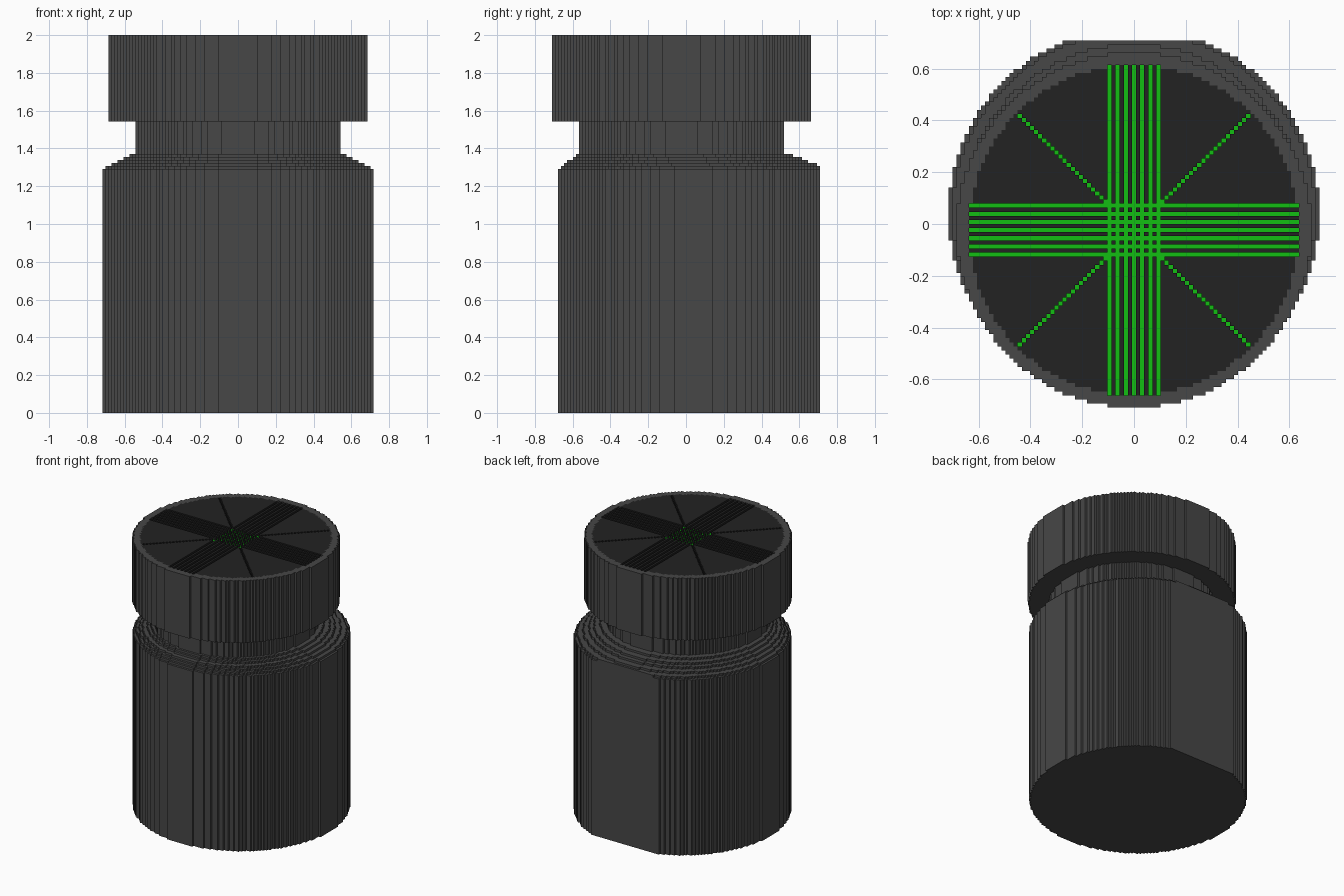
import bpy
import bmesh
import math

cube = bpy.data.objects.get("Cube")
if cube:
    bpy.data.objects.remove(cube)

V = 2 / 127          # size of one block
BACK = 45            # rear limit of the body, in blocks
LID_Y = -1.5         # centre of neck and lid, in blocks


def material(name, rgb):
    m = bpy.data.materials.new(name)
    m.use_nodes = True
    m.diffuse_color = (*rgb, 1)
    bsdf = next(n for n in m.node_tree.nodes if n.type == 'BSDF_PRINCIPLED')
    bsdf.inputs["Base Color"].default_value = (*rgb, 1)
    return m


GREY = material("dark_grey", (0.063, 0.063, 0.063))
BLACK = material("near_black", (0.016, 0.016, 0.016))
GREEN = material("bright_green", (0.006, 0.52, 0.006))


def finish(name, bm, mat):
    mesh = bpy.data.meshes.new(name)
    bm.to_mesh(mesh)
    bm.free()
    mesh.materials.append(mat)
    ob = bpy.data.objects.new(name, mesh)
    bpy.context.collection.objects.link(ob)
    return ob


def disc(name, r, cy, z0, z1, mat):
    """Stepped round prism, r and heights in blocks."""
    right = []
    for j in range(-int(r), int(r) + 1):
        if cy + j + 0.5 > BACK:
            break
        w = math.floor(math.sqrt(r * r - j * j)) + 0.5
        for p in ((w, j - 0.5), (w, j + 0.5)):
            if not right or right[-1] != p:
                right.append(p)
    outline = right + [(-x, y) for x, y in reversed(right)]
    bm = bmesh.new()
    base = bm.faces.new([bm.verts.new((x * V, (y + cy) * V, z0 * V)) for x, y in outline])
    new = bmesh.ops.extrude_face_region(bm, geom=[base], use_keep_orig=True)["geom"]
    bmesh.ops.translate(bm, vec=(0, 0, (z1 - z0) * V),
                        verts=[g for g in new if isinstance(g, bmesh.types.BMVert)])
    bmesh.ops.recalc_face_normals(bm, faces=bm.faces)
    return finish(name, bm, mat)


def blocks(name, inside, cy, z0, z1, mat):
    """Layer of square blocks wherever inside(i, j) is true."""
    bm = bmesh.new()
    cache = {}

    def vert(x, y, z):
        if (x, y, z) not in cache:
            cache[x, y, z] = bm.verts.new((x * V, (y + cy) * V, z * V))
        return cache[x, y, z]

    for i in range(-45, 46):
        for j in range(-45, 46):
            if not inside(i, j):
                continue
            c = [(i - .5, j - .5), (i + .5, j - .5), (i + .5, j + .5), (i - .5, j + .5)]
            bm.faces.new([vert(*p, z1) for p in c])
            bm.faces.new([vert(*p, z0) for p in reversed(c)])
            # side walls where there is no neighbour
            for k, (di, dj) in enumerate(((0, -1), (1, 0), (0, 1), (-1, 0))):
                if not inside(i + di, j + dj):
                    a, b = c[k], c[(k + 1) % 4]
                    bm.faces.new([vert(*a, z0), vert(*b, z0), vert(*b, z1), vert(*a, z1)])
    return finish(name, bm, mat)


def in_circle(i, j, r):
    return i * i + j * j <= r * r


def groove(i, j):
    """Crossing bands of seven lines, plus four diagonal spokes."""
    band = any(abs(a) <= 6 and a % 2 == 0 for a in (i, j))
    return band or (abs(i) == abs(j) and abs(i) >= 7)


# Body, cut flat at the back
disc("body", 45.5, 2.5, 0, 82, GREY)

# Stepped shoulder
for k, (r, cy) in enumerate(((44.5, 2.5), (42.5, 1.5), (40.5, 0.5), (38.5, 0.5), (36.5, -0.5))):
    disc(f"shoulder_step_{k + 1}", r, cy, 82 + k, 83 + k, GREY)

# Neck
disc("neck", 34.5, LID_Y, 87, 98, GREY)

# Lid: outer wall, core, green layer and grooved black inlay
blocks("lid_wall", lambda i, j: in_circle(i, j, 43.5) and not in_circle(i, j, 40.5),
       LID_Y, 98, 127, GREY)
disc("lid_core", 40.5, LID_Y, 98, 125.5, GREY)
disc("lid_green_layer", 40.5, LID_Y, 125.5, 126, GREEN)
blocks("lid_inlay", lambda i, j: in_circle(i, j, 40.5) and not groove(i, j),
       LID_Y, 126, 127, BLACK)
